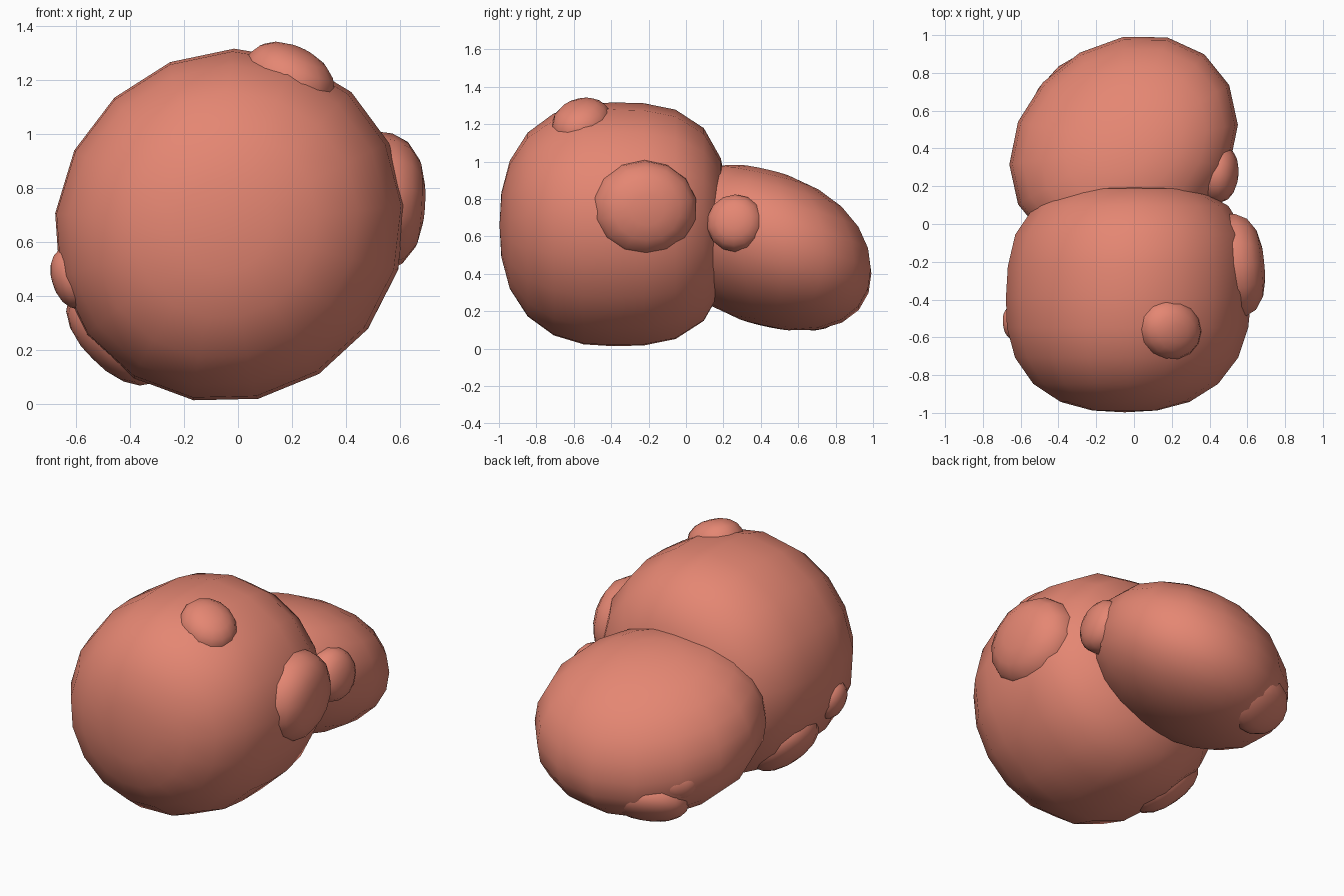
import bpy, bmesh
from mathutils import Matrix, Vector

if "Cube" in bpy.data.objects:
    bpy.data.objects.remove(bpy.data.objects["Cube"])

mat = bpy.data.materials.new("terracotta")
mat.diffuse_color = (0.78, 0.24, 0.17, 1)
mat.use_nodes = True
mat.node_tree.nodes["Principled BSDF"].inputs["Base Color"].default_value = mat.diffuse_color


def blob(name, center, shape, seg=16, rings=12, power=(2.0, 2.0)):
    """Sphere squared off along its axis (power below, above), then shaped by a 3x3 matrix."""
    bm = bmesh.new()
    bmesh.ops.create_uvsphere(bm, u_segments=seg, v_segments=rings, radius=1)
    for v in bm.verts:
        p = power[v.co.z > 0]
        r = (v.co.x ** 2 + v.co.y ** 2) ** 0.5
        v.co *= (r ** p + abs(v.co.z) ** p) ** (-1 / p)
        v.co = shape @ v.co
    if shape.determinant() < 0:
        bmesh.ops.reverse_faces(bm, faces=bm.faces)
    for f in bm.faces:
        f.smooth = True
    me = bpy.data.meshes.new(name)
    bm.to_mesh(me)
    bm.free()
    me.materials.append(mat)
    ob = bpy.data.objects.new(name, me)
    ob.location = center
    bpy.context.collection.objects.link(ob)


def bump(name, center, normal, radii, p=2.3):
    """Flattened lump; radii = across, up, along the normal."""
    rot = Vector(normal).to_track_quat('Z', 'Y').to_matrix()
    blob(name, center, rot @ Matrix.Diagonal(radii), 14, 10, (p, p))


# Large front lobe, axis along y, rounder in front and boxier behind
blob("front_lobe", (-0.03, -0.387, 0.66),
     Matrix(((0.652, 0.015, 0.02), (0, 0, 0.61), (0.015, 0.656, 0))), 17, 12, (2.45, 2.95))

# Smaller rear lobe, a slanted ellipsoid
blob("rear_lobe", (-0.055, 0.42, 0.54),
     Matrix(((0.605, 0, 0), (0.105, 0.571, 0), (0.033, -0.137, 0.417))), 16, 12, (2.15, 2.15))

# Lumps on the front lobe
bump("top_lump", (0.185, -0.555, 1.195), (0.4, -0.2, 0.9), (0.16, 0.18, 0.13))
bump("right_lump", (0.5, -0.225, 0.75), (1, 0.1, -0.05), (0.285, 0.26, 0.19), 2.6)
bump("left_lump", (-0.6, -0.52, 0.47), (-0.95, -0.1, -0.3), (0.11, 0.12, 0.09))
bump("lower_left_lump", (-0.44, -0.29, 0.265), (-0.7, 0.05, -0.7), (0.22, 0.23, 0.14))

# Lumps on the rear lobe
bump("rear_right_lump", (0.44, 0.265, 0.67), (0.95, -0.1, 0.15), (0.155, 0.155, 0.11))
bump("rear_lower_lump", (-0.27, 0.735, 0.24), (-0.25, 0.6, -0.75), (0.22, 0.17, 0.11))
bump("rear_left_lump", (-0.42, 0.68, 0.37), (-0.7, 0.68, -0.1), (0.12, 0.1, 0.09))
